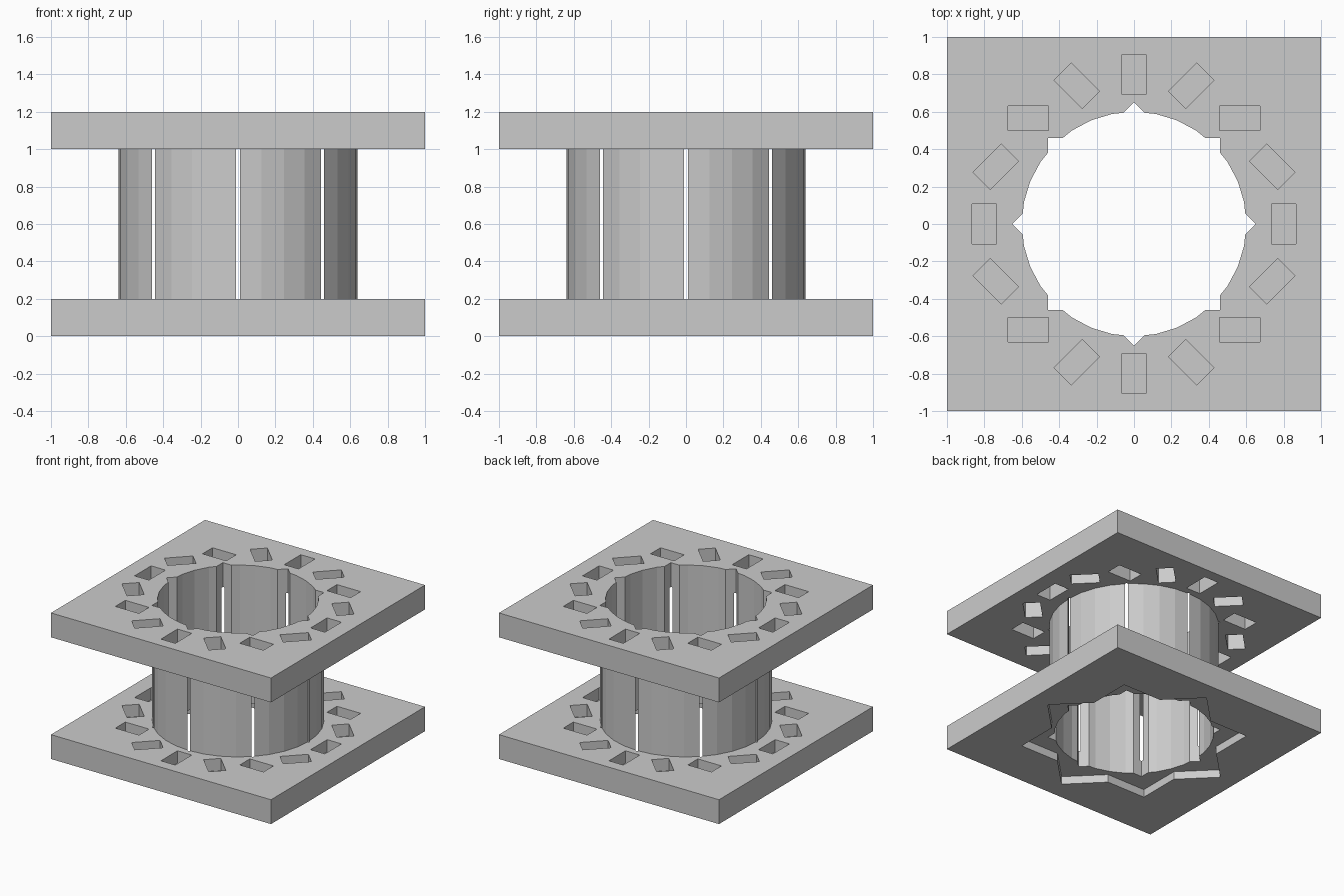
import bpy, bmesh, math
from mathutils import Matrix

if "Cube" in bpy.data.objects:
    bpy.data.objects.remove(bpy.data.objects["Cube"])

grey = bpy.data.materials.new("plain grey")
grey.diffuse_color = (0.6, 0.6, 0.6, 1)
grey.use_nodes = True
grey.node_tree.nodes["Principled BSDF"].inputs["Base Color"].default_value = grey.diffuse_color


def make(name, bm):
    me = bpy.data.meshes.new(name)
    bmesh.ops.recalc_face_normals(bm, faces=bm.faces)
    bm.to_mesh(me)
    bm.free()
    me.materials.append(grey)
    ob = bpy.data.objects.new(name, me)
    bpy.context.scene.collection.objects.link(ob)
    return ob


def add_box(bm, x, y, z0, z1, place=Matrix()):
    m = place @ Matrix.Translation((0, 0, (z0 + z1) / 2)) @ Matrix.Diagonal((x, y, z1 - z0, 1))
    bmesh.ops.create_cube(bm, size=1, matrix=m)


def box(name, size, z0, z1, turn=0):
    bm = bmesh.new()
    add_box(bm, size, size, z0, z1, Matrix.Rotation(turn, 4, 'Z'))
    return make(name, bm)


def cylinder(name, r, z0, z1):
    # 32 sides with a corner exactly on each axis
    bm = bmesh.new()
    ring = [bm.verts.new((r * math.cos(i * math.tau / 32), r * math.sin(i * math.tau / 32), z0))
            for i in range(32)]
    face = bm.faces.new(ring)
    ext = bmesh.ops.extrude_face_region(bm, geom=[face], use_keep_orig=True)
    for v in ext["geom"]:
        if isinstance(v, bmesh.types.BMVert):
            v.co.z = z1
    return make(name, bm)


# Solid spool: two square plates joined by a faceted tube
spool = box("flanged_spool", 2, 0, 0.2)
top_plate = box("top_plate", 2, 1.0, 1.2)
tube = cylinder("tube", 0.64, 0.1, 1.1)

# Central bore, and two crossed square cuts that leave notches and thin slits
cutters = [cylinder("bore_cutter", 0.6, -0.2, 1.4)]
for turn in (0, math.pi / 4):
    cutters.append(box("notch_cutter", 0.92, -0.3, 1.5, turn))
    # Shallow eight-pointed star recess under the base
    cutters.append(box("star_recess_cutter", 1.2, -0.1, 0.065, turn))

# Ring of sixteen slots: through the top plate, blind in the base
bm = bmesh.new()
for i in range(16):
    a = i * math.tau / 16
    place = (Matrix.Translation((0.8 * math.cos(a), 0.8 * math.sin(a), 0))
             @ Matrix.Rotation(2 * a, 4, 'Z'))
    add_box(bm, 0.13, 0.215, 0.1, 1.35, place)
cutters.append(make("slot_cutter", bm))

# Combine, then bake the result and drop the helpers
for op, parts in (('UNION', [tube, top_plate]), ('DIFFERENCE', cutters)):
    for p in parts:
        p.hide_render = True
        mod = spool.modifiers.new(p.name, 'BOOLEAN')
        mod.operation, mod.object, mod.solver = op, p, 'EXACT'
bpy.context.view_layer.update()
dg = bpy.context.evaluated_depsgraph_get()
baked = bpy.data.meshes.new_from_object(spool.evaluated_get(dg))
spool.modifiers.clear()
spool.data = baked
baked.materials.clear()
baked.materials.append(grey)
for f in baked.polygons:
    f.material_index = 0
for p in [tube, top_plate] + cutters:
    bpy.data.objects.remove(p)
